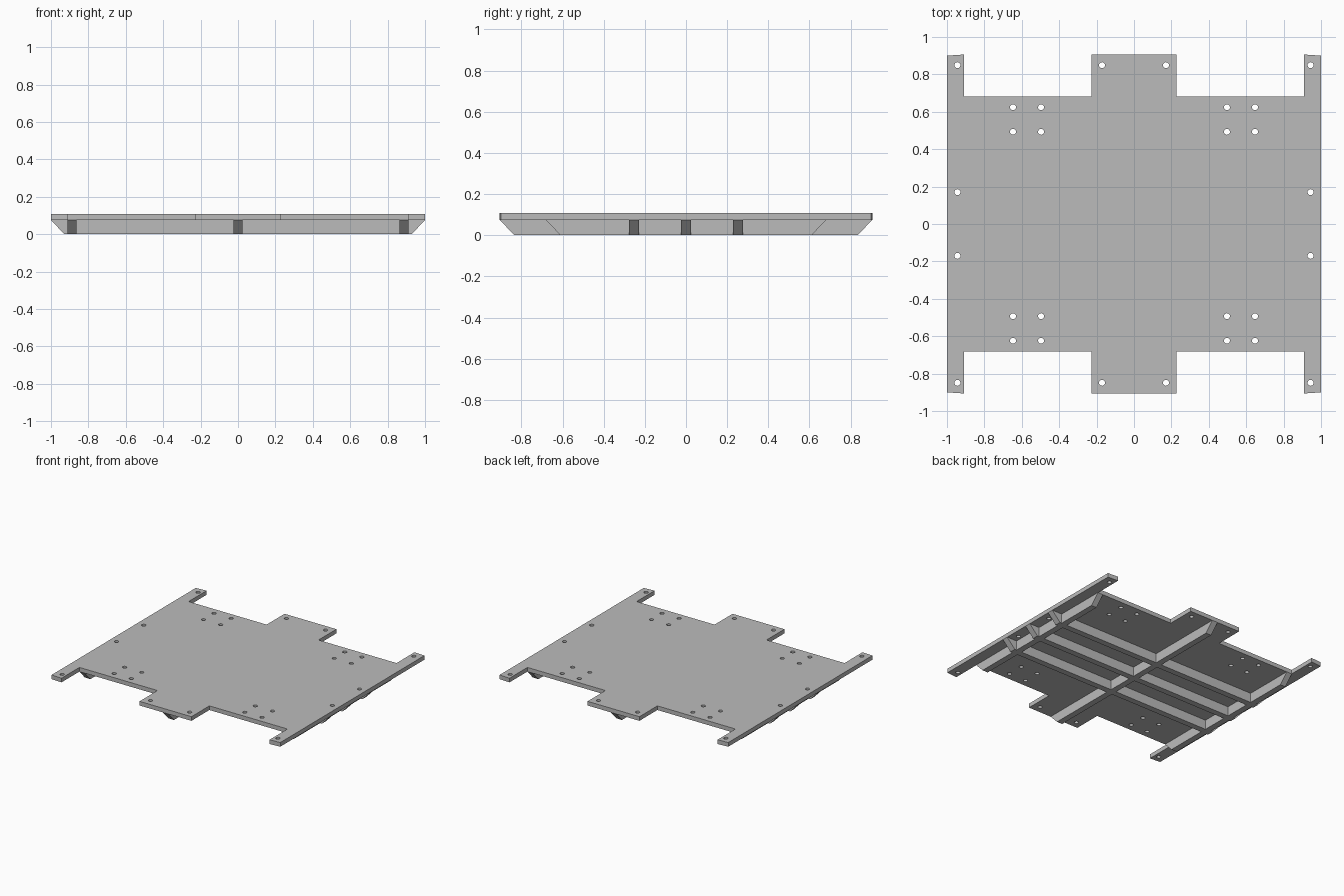
import bpy
import bmesh
from math import cos, sin, tau

cube = bpy.data.objects.get("Cube")
if cube:
    bpy.data.objects.remove(cube, do_unlink=True)

PLATE_BOTTOM, PLATE_TOP = 0.075, 0.108
RIB_HALF_WIDTH = 0.024
END_SLOPE = 0.072

grey = bpy.data.materials.new("plain grey")
grey.use_nodes = True
grey.diffuse_color = (0.5, 0.5, 0.5, 1)
grey.node_tree.nodes["Principled BSDF"].inputs["Base Color"].default_value = (0.5, 0.5, 0.5, 1)


def add_object(name, bm):
    bmesh.ops.recalc_face_normals(bm, faces=bm.faces)
    mesh = bpy.data.meshes.new(name)
    bm.to_mesh(mesh)
    bm.free()
    mesh.materials.append(grey)
    obj = bpy.data.objects.new(name, mesh)
    bpy.context.collection.objects.link(obj)
    return obj


def extrude_up(bm, faces, height):
    result = bmesh.ops.extrude_face_region(bm, geom=faces)
    verts = [v for v in result["geom"] if isinstance(v, bmesh.types.BMVert)]
    bmesh.ops.translate(bm, verts=verts, vec=(0, 0, height))


def add_loop(bm, points):
    verts = [bm.verts.new((x, y, PLATE_BOTTOM)) for x, y in points]
    return [bm.edges.new((verts[i - 1], verts[i])) for i in range(len(verts))]


def circle(cx, cy, radius, sides=20):
    return [(cx + radius * cos(tau * i / sides), cy + radius * sin(tau * i / sides))
            for i in range(sides)]


# Deck plate: one quarter of the outline, mirrored round, with drilled holes
quarter = [(1, 0.9), (0.91, 0.906), (0.91, 0.682), (0.227, 0.682), (0.227, 0.906)]
half = quarter + [(-x, y) for x, y in reversed(quarter)]
outline = half + [(x, -y) for x, y in reversed(half)]
holes = [(0.944, 0.849), (0.171, 0.849), (0.944, 0.17),
         (0.647, 0.624), (0.497, 0.624), (0.647, 0.493), (0.497, 0.493)]

bm = bmesh.new()
edges = add_loop(bm, outline)
for x, y in holes:
    for sx in (1, -1):
        for sy in (1, -1):
            edges += add_loop(bm, circle(sx * x, sy * y, 0.016))
bmesh.ops.triangle_fill(bm, edges=edges, use_beauty=True, normal=(0, 0, 1))
extrude_up(bm, bm.faces[:], PLATE_TOP - PLATE_BOTTOM)
add_object("deck_plate", bm)


# Support ribs: bars with sloping ends under the deck
def add_rib(name, centre, half_length, along_y):
    profile = [(-half_length, PLATE_BOTTOM), (half_length, PLATE_BOTTOM),
               (half_length - END_SLOPE, 0), (END_SLOPE - half_length, 0)]
    bm = bmesh.new()
    rings = []
    for side in (-RIB_HALF_WIDTH, RIB_HALF_WIDTH):
        across = centre + side
        rings.append([bm.verts.new((across, u, z) if along_y else (u, across, z))
                      for u, z in profile])
        bm.faces.new(rings[-1])
    for i in range(4):
        bm.faces.new((rings[0][i - 1], rings[0][i], rings[1][i], rings[1][i - 1]))
    add_object(name, bm)


for name, x, length in (("right", -0.888, 0.682), ("middle", 0, 0.906), ("left", 0.888, 0.682)):
    add_rib(name + "_lengthwise_rib", x, length, True)
for name, y in (("front", -0.253), ("middle", 0), ("back", 0.253)):
    add_rib(name + "_cross_rib", y, 1, False)
